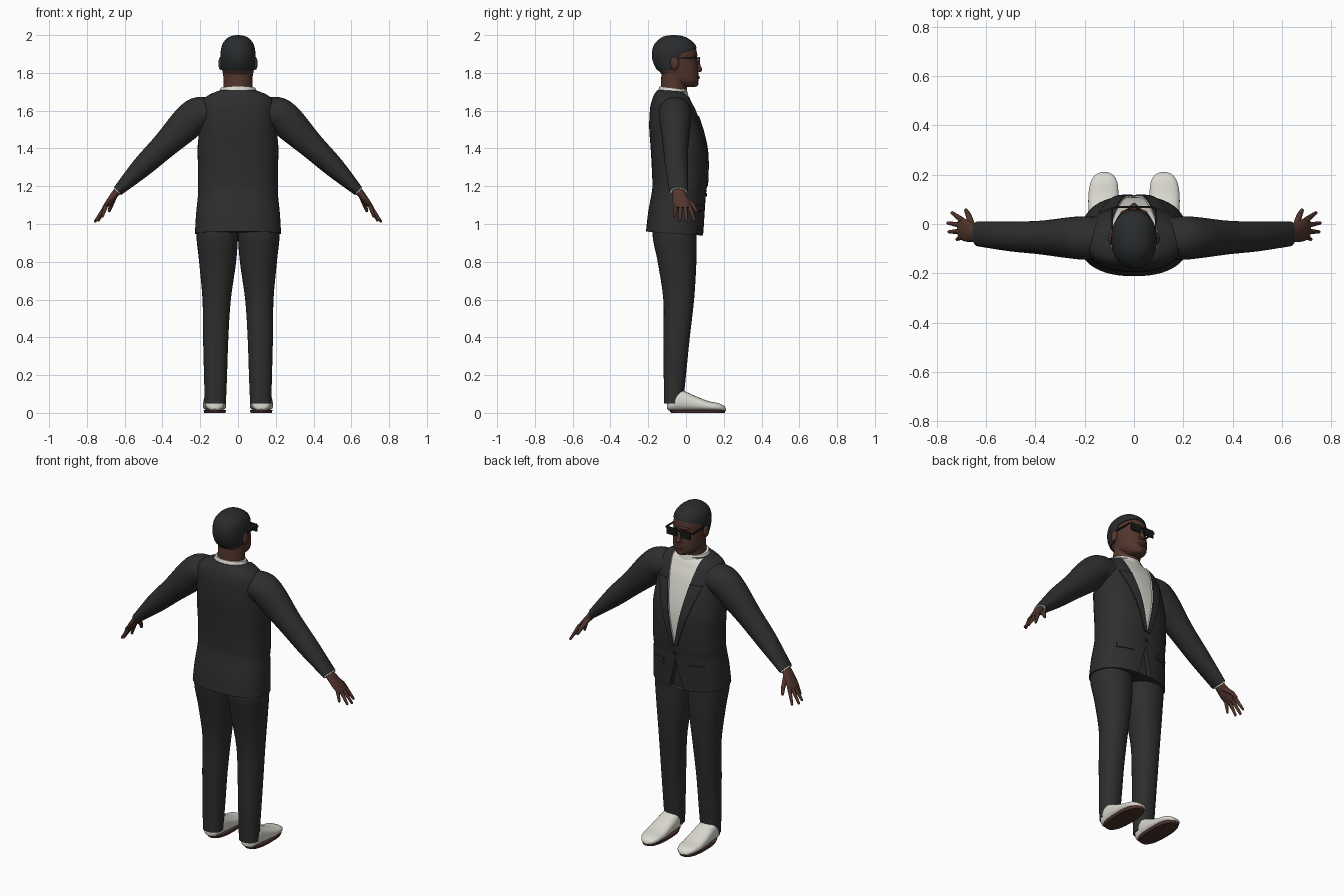
import bpy, bmesh
from math import sin, cos, pi, radians, copysign
from mathutils import Vector, Matrix

cube = bpy.data.objects.get("Cube")
if cube:
    bpy.data.objects.remove(cube)


def material(name, rgb):
    m = bpy.data.materials.new(name)
    m.use_nodes = True
    m.diffuse_color = (*rgb, 1)
    m.node_tree.nodes["Principled BSDF"].inputs["Base Color"].default_value = (*rgb, 1)
    return m


SUIT = material("charcoal cloth", (.027, .027, .028))
HAIR = material("black hair", (.022, .024, .025))
SKIN = material("brown skin", (.085, .036, .025))
LIPS = material("dark lips", (.07, .024, .019))
WHITE = material("off white", (.7, .69, .63))
SOLE = material("sole brown", (.07, .032, .026))
LENS = material("dark lens", (.009, .01, .011))


def finish(name, bm, mats, mirror=False):
    bmesh.ops.recalc_face_normals(bm, faces=bm.faces)
    me = bpy.data.meshes.new(name)
    bm.to_mesh(me)
    bm.free()
    ob = bpy.data.objects.new(name, me)
    bpy.context.collection.objects.link(ob)
    for m in mats:
        me.materials.append(m)
    bpy.ops.object.select_all(action='DESELECT')
    ob.select_set(True)
    bpy.context.view_layer.objects.active = ob
    bpy.ops.object.shade_smooth_by_angle(angle=radians(40))
    if mirror:
        ob.modifiers.new("Mirror", 'MIRROR').use_mirror_merge = False
    return ob


def spline(secs, steps):
    """Catmull-Rom resampling of a list of section tuples."""
    out = []
    for i in range(len(secs) - 1):
        a, b, c, d = (secs[max(0, min(len(secs) - 1, i + k))] for k in (-1, 0, 1, 2))
        for s in range(steps):
            t = s / steps
            out.append([q + .5 * t * (r - p + t * (2*p - 5*q + 4*r - w + t * (3*(q - r) + w - p)))
                        for p, q, r, w in zip(a, b, c, d)])
    return out + [list(secs[-1])]


def upright(rows):
    """(z, cx, rx, back, front) rows to general sections."""
    return [(cx, (yb + yf) / 2, z, rx, (yf - yb) / 2, 0) for z, cx, rx, yb, yf in rows]


def loft(secs, n=32, steps=4, e=2.0, lean=0, place=lambda x, y, z: (x, y, z)):
    """Closed loft through (cx, cy, cz, rx, ry, tilt) superellipses."""
    bm = bmesh.new()
    rings = []
    for cx, cy, cz, rx, ry, tilt in spline(secs, steps):
        ring = []
        for k in range(n):
            c, s = cos(2 * pi * k / n), sin(2 * pi * k / n)
            u = rx * copysign(abs(c) ** (2 / e), c)
            v = cy + ry * copysign(abs(s) ** (2 / e), s)
            t = radians(tilt)
            ring.append(bm.verts.new(place(cx + u * cos(t), v, cz + u * sin(t) + lean * v)))
        rings.append(ring)
    for lo, hi in zip(rings, rings[1:]):
        for k in range(n):
            j = (k + 1) % n
            bm.faces.new((lo[k], lo[j], hi[j], hi[k]))
    bm.faces.new(rings[0])
    bm.faces.new(rings[-1])
    bmesh.ops.recalc_face_normals(bm, faces=bm.faces)
    return bm


def cut(bm, co, no, where=lambda c: True):
    fs = [f for f in bm.faces if where(f.calc_center_median())]
    geom = fs + list({e for f in fs for e in f.edges}) + list({v for f in fs for v in f.verts})
    bmesh.ops.bisect_plane(bm, geom=geom, plane_co=co, plane_no=no, dist=1e-5)


def region(bm, rule, depth, mat=0):
    fs = [f for f in bm.faces if rule(f.calc_center_median())]
    for f in fs:
        f.material_index = mat
    bmesh.ops.inset_region(bm, faces=fs, thickness=.001, depth=depth)


def capsule(bm, a, b, ra, rb):
    verts = []
    for p, r in ((a, ra), (b, rb)):
        verts += bmesh.ops.create_uvsphere(bm, u_segments=12, v_segments=8, radius=r,
                                           matrix=Matrix.Translation(p))["verts"]
    res = bmesh.ops.convex_hull(bm, input=verts)
    inner = [g for g in res["geom_interior"] if isinstance(g, bmesh.types.BMVert)]
    bmesh.ops.delete(bm, geom=inner, context='VERTS')


def ball(name, loc, size, mat, mirror=False):
    bm = bmesh.new()
    bmesh.ops.create_uvsphere(bm, u_segments=20, v_segments=12, radius=1,
                              matrix=Matrix.LocRotScale(Vector(loc), None, Vector(size)))
    finish(name, bm, [mat], mirror)


def box(name, loc, size, mat, mirror=False):
    bm = bmesh.new()
    bmesh.ops.create_cube(bm, size=1, matrix=Matrix.LocRotScale(Vector(loc), None, Vector(size)))
    finish(name, bm, [mat], mirror)


# Jacket body with shirt opening, lapels, pocket flaps and cutaway front
bm = loft(upright([
    (.945, 0, .228, -.212, .092), (1.05, 0, .222, -.2, .098), (1.15, 0, .212, -.182, .104),
    (1.2, 0, .213, -.178, .11), (1.3, 0, .212, -.182, .115), (1.4, 0, .214, -.188, .112),
    (1.5, 0, .205, -.195, .092), (1.6, 0, .2, -.19, .06), (1.65, 0, .188, -.178, .035),
    (1.68, 0, .15, -.165, .02), (1.7, 0, .1, -.15, .005)]), n=56, e=2.3, lean=-.07)
front = lambda c: c.y > -.03
for s in (-1, 1):
    cut(bm, (0, 0, 1.2), (s, 0, -.19), front)
    cut(bm, (s * .02, 0, 1.2), (s, 0, -.33), front)
    cut(bm, (0, 0, 1.12), (s, 0, .25), front)
    for x in (.08, .17):
        cut(bm, (s * x, 0, 0), (1, 0, 0), lambda c: front(c) and 1 < c.z < 1.15)
for z in (1.07, 1.1, 1.2, 1.57):
    cut(bm, (0, 0, z), (0, 0, 1), front)
opening = lambda c: front(c) and c.z > 1.2 and abs(c.x) < .19 * (c.z - 1.2)
region(bm, lambda c: front(c) and not opening(c) and 1.2 < c.z < 1.57
       and abs(c.x) < .02 + .33 * (c.z - 1.2), .006)
region(bm, lambda c: c.y > .03 and 1.07 < c.z < 1.1 and .08 < abs(c.x) < .17, .005)
region(bm, lambda c: c.y > .03 and c.z < 1.12 and abs(c.x) < .25 * (1.12 - c.z), -.025)
region(bm, opening, -.006, 1)
finish("jacket_body", bm, [SUIT, WHITE])
ball("jacket_button", (0, .107, 1.155), (.01, .005, .01), LENS)

# Sleeves and shirt cuffs
finish("sleeves", loft([
    (.1, -.06, 1.58, .085, .085, 90), (.2, -.057, 1.583, .09, .088, 80),
    (.265, -.056, 1.54, .093, .083, 62), (.385, -.055, 1.42, .07, .068, 48),
    (.51, -.05, 1.3, .055, .06, 46), (.637, -.04, 1.175, .028, .05, 48)], steps=6),
    [SUIT], True)
finish("cuffs", loft([(.62, -.04, 1.19, .026, .046, 48), (.641, -.04, 1.171, .025, .046, 48)],
                     steps=1), [WHITE], True)

# Hands
bm = loft([(.62, -.04, 1.195, .02, .032, 48), (.65, -.037, 1.16, .02, .036, 45),
           (.685, -.025, 1.115, .016, .046, 40), (.71, -.018, 1.085, .01, .042, 35)], n=20)
tips = [(.718, -.062, 1.04), (.75, -.032, 1.02), (.755, .004, 1.015), (.738, .045, 1.02)]
for i, tip in enumerate(tips):
    capsule(bm, (.7, -.052 + .023 * i, 1.095), tip, .012, .007)
capsule(bm, (.655, -.015, 1.145), (.672, .035, 1.1), .015, .012)
capsule(bm, (.672, .035, 1.1), (.682, .055, 1.07), .012, .008)
finish("hands", bm, [SKIN], True)

# Trousers
finish("trouser_legs", loft(upright([
    (1.1, .105, .1, -.16, .06), (.95, .11, .11, -.178, .057), (.8, .108, .098, -.15, .055),
    (.6, .113, .075, -.12, .043), (.4, .118, .067, -.12, .02),
    (.2, .119, .061, -.118, 0), (.05, .12, .056, -.116, -.015)]), e=2.2), [SUIT], True)

# Shoes: uppers lofted from heel to toe, soles as flat plates
finish("shoe_uppers", loft(upright([
    (-.1, .123, .02, .02, .05), (-.085, .123, .046, .012, .09), (-.04, .123, .055, .01, .125),
    (0, .123, .058, .01, .112), (.06, .124, .061, .01, .085), (.12, .124, .061, .01, .062),
    (.17, .122, .054, .01, .052), (.2, .121, .035, .01, .038), (.211, .121, .01, .014, .022)]),
    e=2.5, place=lambda x, y, z: (x, z, y)), [WHITE], True)
finish("shoe_soles", loft(upright([(0, .123, .056, -.08, .205), (.016, .123, .06, -.09, .211)]),
                          e=2.5, steps=1), [SOLE], True)

# Neck and collars
finish("neck", loft(upright([(1.64, 0, .085, -.14, 0), (1.72, 0, .078, -.134, .005),
                             (1.8, 0, .076, -.13, .02)])), [SKIN])
finish("shirt_collar", loft(upright([(1.65, 0, .11, -.152, .02), (1.69, 0, .1, -.147, .01),
                                     (1.712, 0, .092, -.14, .004)]), lean=-.12), [WHITE])
finish("jacket_collar", loft(upright([(1.64, 0, .145, -.175, -.01), (1.675, 0, .122, -.165, -.025),
                                      (1.69, 0, .108, -.154, -.035)]), lean=-.08), [SUIT])

# Head with the hair raised above a slanted hairline
bm = loft(upright([
    (1.726, 0, .03, -.02, .05), (1.735, 0, .05, -.06, .06), (1.76, 0, .072, -.1, .066),
    (1.8, 0, .081, -.135, .066), (1.83, 0, .086, -.158, .063), (1.87, 0, .088, -.174, .058),
    (1.91, 0, .088, -.176, .057), (1.95, 0, .079, -.164, .044), (1.98, 0, .055, -.134, .008),
    (1.992, 0, .03, -.105, -.025), (1.996, 0, .006, -.075, -.055)]), n=40, e=2.2)
cut(bm, (0, .055, 1.93), (0, -.3, 1))
cut(bm, (0, -.03, 1.9), (0, 1, -.3))
cut(bm, (0, 0, 1.815), (0, 0, 1))
region(bm, lambda c: c.z > 1.93 + .3 * (c.y - .055)
       or (c.z > 1.815 and c.y < -.03 + .3 * (c.z - 1.9)), .004, 1)
finish("head", bm, [SKIN, HAIR])

# Facial features
bm = bmesh.new()
capsule(bm, (0, .053, 1.87), (0, .073, 1.818), .009, .013)
finish("nose", bm, [SKIN])
ball("nostrils", (.013, .064, 1.813), (.009, .012, .008), SKIN, True)
ball("lips", (0, .062, 1.776), (.026, .011, .011), LIPS)
ball("chin", (0, .051, 1.743), (.026, .015, .016), SKIN)
ball("brow", (0, .047, 1.892), (.055, .014, .01), SKIN)
ball("ears", (.092, -.06, 1.85), (.012, .024, .034), SKIN, True)

# Sunglasses
box("lenses", (.046, .069, 1.863), (.066, .008, .044), LENS, True)
box("glasses_bridge", (0, .07, 1.876), (.03, .006, .008), LENS)
box("glasses_arms", (.088, .002, 1.877), (.006, .13, .008), LENS, True)
